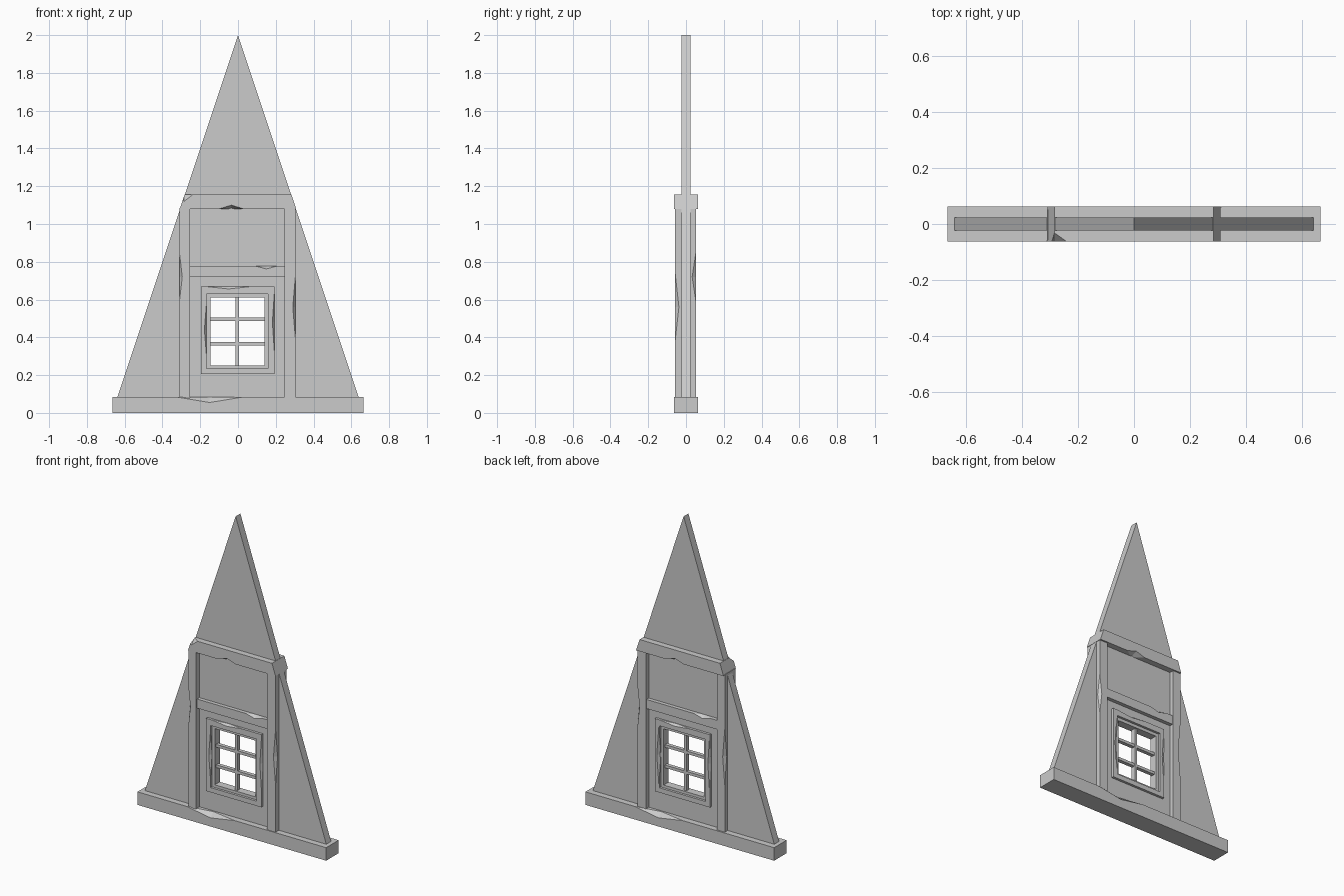
import bpy, bmesh
from mathutils import Vector

if "Cube" in bpy.data.objects:
    bpy.data.objects.remove(bpy.data.objects["Cube"])


def prism(name, outline, y0, y1):
    """Extrude an (x, z) outline from y0 to y1."""
    bm = bmesh.new()
    face = bm.faces.new([bm.verts.new((x, y0, z)) for x, z in outline])
    ext = bmesh.ops.extrude_face_region(bm, geom=[face])
    verts = [g for g in ext["geom"] if isinstance(g, bmesh.types.BMVert)]
    bmesh.ops.translate(bm, verts=verts, vec=(0, y1 - y0, 0))
    bmesh.ops.recalc_face_normals(bm, faces=bm.faces)
    mesh = bpy.data.meshes.new(name)
    bm.to_mesh(mesh)
    bm.free()
    ob = bpy.data.objects.new(name, mesh)
    bpy.context.collection.objects.link(ob)
    return ob


def rect(x0, x1, z0, z1):
    return [(x0, z0), (x1, z0), (x1, z1), (x0, z1)]


def box(name, x0, x1, z0, z1, y0, y1):
    return prism(name, rect(x0, x1, z0, z1), y0, y1)


def cut(ob, cutter):
    """Subtract the cutter, then remove it."""
    cutter.hide_render = True
    mod = ob.modifiers.new("cut", 'BOOLEAN')
    mod.operation = 'DIFFERENCE'
    mod.solver = 'EXACT'
    mod.object = cutter
    bpy.context.view_layer.objects.active = ob
    bpy.ops.object.modifier_apply(modifier=mod.name)
    bpy.data.objects.remove(cutter)


def chip(ob, centre, size):
    """Nick an edge with a stretched octahedron centred on it."""
    c, s = Vector(centre), Vector(size)
    bm = bmesh.new()
    for axis in range(3):
        for sign in (-1, 1):
            p = c.copy()
            p[axis] += sign * s[axis]
            bm.verts.new(p)
    bmesh.ops.convex_hull(bm, input=bm.verts)
    bmesh.ops.recalc_face_normals(bm, faces=bm.faces)
    mesh = bpy.data.meshes.new("chip_cutter")
    bm.to_mesh(mesh)
    bm.free()
    cutter = bpy.data.objects.new("chip_cutter", mesh)
    bpy.context.collection.objects.link(cutter)
    cut(ob, cutter)


# triangular wall with window opening
wall = prism("gable_wall", [(-0.64, 0.08), (0.64, 0.08), (0, 2)], -0.024, 0.024)
cut(wall, box("cutter", -0.166, 0.16, 0.235, 0.63, -0.2, 0.2))

# sill beam along the bottom, worn front and back
sill = box("base_beam", -0.665, 0.665, 0, 0.083, -0.0625, 0.0625)
chip(sill, (-0.15, -0.0625, 0.083), (0.17, 0.03, 0.028))
chip(sill, (0.15, 0.0625, 0.083), (0.17, 0.03, 0.028))

# collar beam with ends flush to the roof slope
collar = prism("collar_beam", [(-0.308, 1.08), (0.308, 1.08), (0.283, 1.155), (-0.283, 1.155)],
               -0.0625, 0.0625)
chip(collar, (-0.035, -0.0625, 1.08), (0.065, 0.05, 0.02))
chip(collar, (0.035, 0.0625, 1.08), (0.065, 0.05, 0.02))
chip(collar, (-0.285, -0.0625, 1.155), (0.045, 0.032, 0.035))

# upright posts, nicked on their outer edges
left = box("left_post", -0.31, -0.255, 0.08, 1.085, -0.0575, 0.0525)
right = box("right_post", 0.245, 0.305, 0.08, 1.085, -0.0575, 0.0525)
chip(left, (-0.31, -0.0575, 0.72), (0.015, 0.02, 0.13))
chip(left, (-0.31, 0.0525, 0.56), (0.015, 0.02, 0.18))
chip(right, (0.305, -0.0575, 0.56), (0.015, 0.02, 0.18))
chip(right, (0.305, 0.0525, 0.72), (0.015, 0.02, 0.13))

# rail above the window
rail = box("cross_rail", -0.256, 0.246, 0.72, 0.778, -0.048, 0.048)
chip(rail, (0.15, -0.048, 0.778), (0.06, 0.025, 0.016))
chip(rail, (-0.15, 0.048, 0.778), (0.06, 0.025, 0.016))

# outer window casing
casing = box("window_casing", -0.197, 0.192, 0.205, 0.668, -0.04, 0.04)
cut(casing, box("cutter", -0.166, 0.16, 0.235, 0.63, -0.2, 0.2))
for s in (-1, 1):
    chip(casing, (0.05 * s, 0.04 * s, 0.668), (0.11, 0.015, 0.012))
    chip(casing, (0.163 * s, 0.04 * s, 0.44), (0.015, 0.02, 0.19))
    chip(casing, (-0.192 * s, 0.04 * s, 0.48), (0.01, 0.015, 0.15))

# recessed sash with six openings
sash = box("window_sash", -0.166, 0.16, 0.235, 0.63, -0.025, 0.025)
cut(sash, box("cutter", -0.146, 0.14, 0.252, 0.61, -0.2, 0.2))

# glazing bars
box("glazing_bar_upright", -0.013, 0.006, 0.25, 0.612, -0.014, 0.014)
for z in (0.366, 0.496):
    box("glazing_bar_level", -0.148, 0.142, z - 0.009, z + 0.009, -0.012, 0.012)
